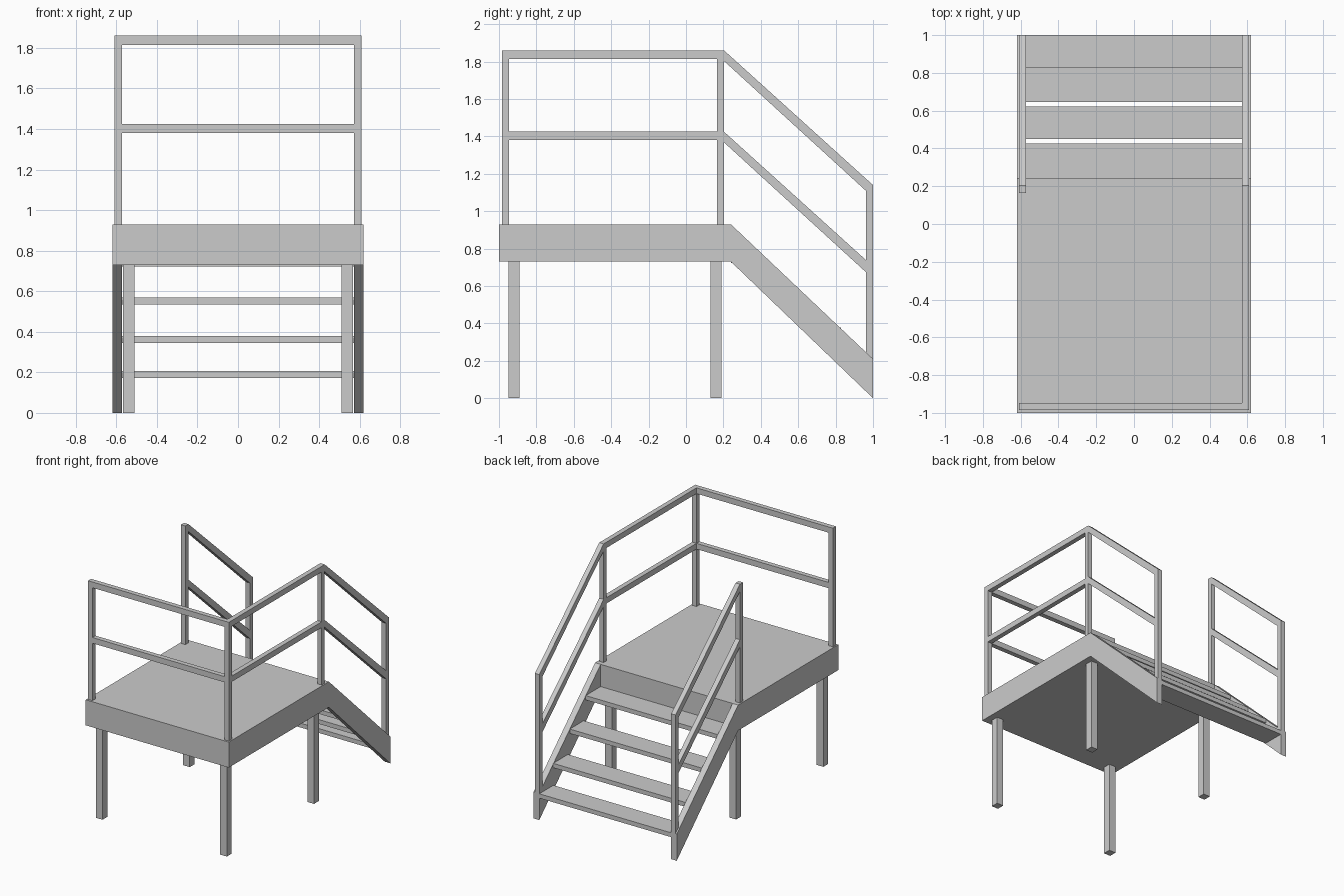
import bpy

if "Cube" in bpy.data.objects:
    bpy.data.objects.remove(bpy.data.objects["Cube"])


def prism(name, profile, x0, x1):
    """Extrude a (y, z) outline along x."""
    n = len(profile)
    verts = [(x, y, z) for x in (x0, x1) for y, z in profile]
    faces = [tuple(range(n))[::-1], tuple(range(n, 2 * n))]
    faces += [(i, (i + 1) % n, n + (i + 1) % n, n + i) for i in range(n)]
    mesh = bpy.data.meshes.new(name)
    mesh.from_pydata(verts, [], faces)
    obj = bpy.data.objects.new(name, mesh)
    bpy.context.collection.objects.link(obj)
    # consistent outward normals
    import bmesh
    bm = bmesh.new()
    bm.from_mesh(mesh)
    bmesh.ops.recalc_face_normals(bm, faces=bm.faces)
    bm.to_mesh(mesh)
    bm.free()
    return obj


def box(name, x0, x1, y0, y1, z0, z1):
    return prism(name, [(y0, z0), (y1, z0), (y1, z1), (y0, z1)], x0, x1)


DECK, TOP = 0.93, 1.86
RAILS = {"top": (1.815, 1.86), "middle": (1.38, 1.425)}

# platform
box("platform", -0.62, 0.62, -1.0, 0.24, 0.73, DECK)

for side, s in (("left", -1), ("right", 1)):
    # support legs
    for end, y in (("front", -0.95), ("back", 0.13)):
        box(f"{end}_{side}_leg", s * 0.51, s * 0.568, y, y + 0.06, 0, 0.73)

    # stair stringer
    prism(f"{side}_stringer",
          [(0.24, 0.73), (1.0, 0.0), (1.0, 0.21), (0.24, DECK)],
          s * 0.572, s * 0.62)

    # railing posts
    a, b = s * 0.572, s * 0.61
    box(f"{side}_front_post", a, b, -0.985, -0.947, DECK, TOP)
    prism(f"{side}_middle_post",
          [(0.165, DECK), (0.203, DECK), (0.203, TOP), (0.165, TOP)], a, b)
    prism(f"{side}_stair_post",
          [(0.963, 0.245), (1.0, 0.21), (1.0, 1.14), (0.963, 1.173)], a, b)

    # sloped stair rails
    for level, (z0, z1) in RAILS.items():
        drop = 0.695
        prism(f"{side}_{level}_stair_rail",
              [(0.203, z0 - 0.012), (0.963, z0 - 0.012 - drop),
               (0.963, z1 - 0.687), (0.203, z1)], a, b)

# level rails along the front and right side
for level, (z0, z1) in RAILS.items():
    box(f"front_{level}_rail", -0.572, 0.572, -0.985, -0.947, z0, z1)
    box(f"right_{level}_rail", 0.572, 0.61, -0.947, 0.165, z0, z1)

# stair treads
for i, (y0, y1, z) in enumerate([(0.825, 1.0, 0.172), (0.645, 0.828, 0.345),
                                 (0.45, 0.622, 0.535), (0.24, 0.425, 0.722)]):
    box(f"tread_{i + 1}", -0.572, 0.572, y0, y1, z, z + 0.034)
